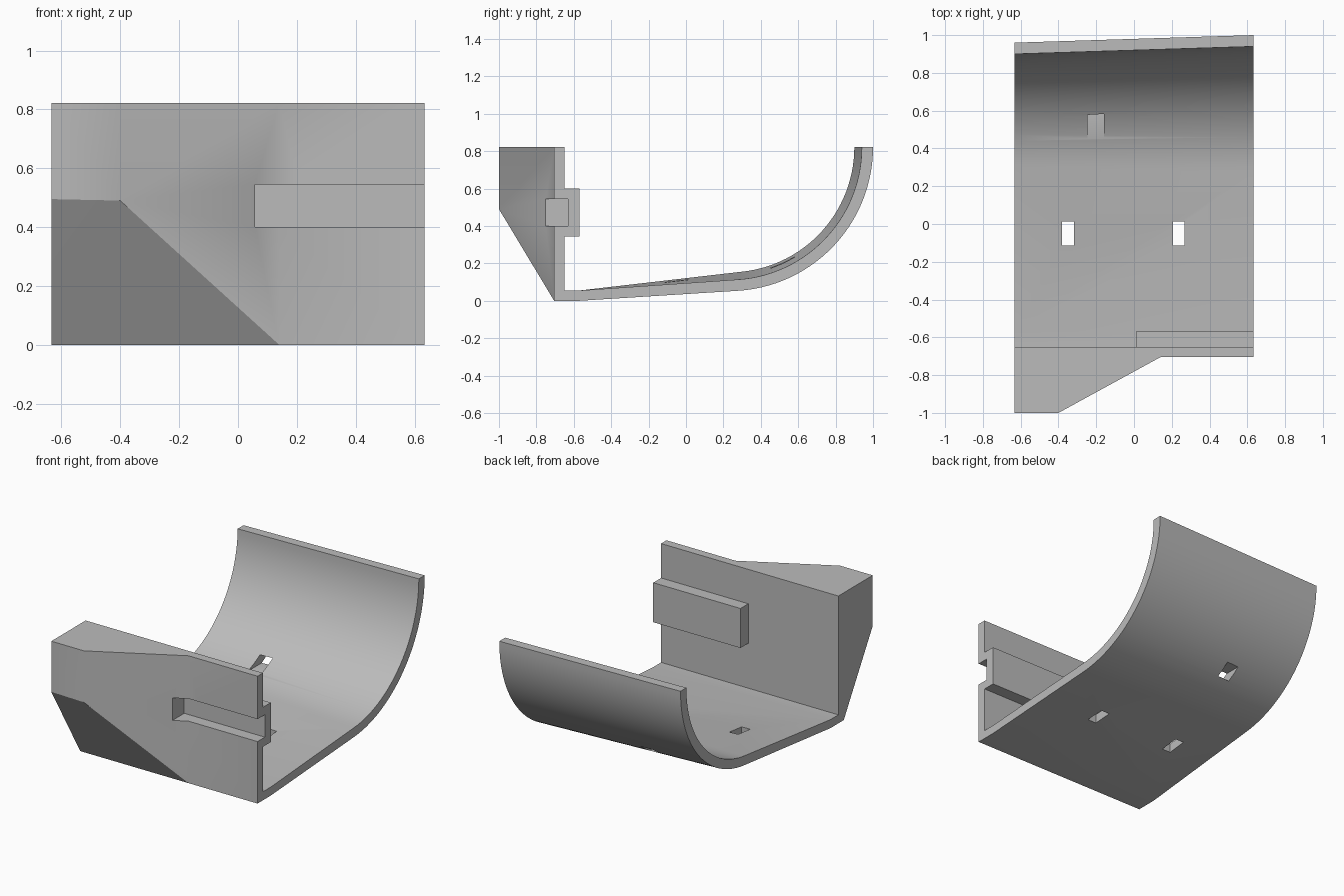
import bpy, bmesh
from math import sin, cos, radians

cube = bpy.data.objects.get("Cube")
if cube:
    bpy.data.objects.remove(cube, do_unlink=True)

grey = bpy.data.materials.new("light grey")
grey.use_nodes = True
grey.diffuse_color = (0.5, 0.5, 0.5, 1)
grey.node_tree.nodes["Principled BSDF"].inputs["Base Color"].default_value = (0.5, 0.5, 0.5, 1)

HALF, TOP = 0.633, 0.822
FRONT, INNER = -0.705, -0.65
CY, SEGS, THICK = 0.23, 28, 0.06


def finish(name, bm):
    bmesh.ops.recalc_face_normals(bm, faces=bm.faces)
    mesh = bpy.data.meshes.new(name)
    bm.to_mesh(mesh)
    bm.free()
    mesh.materials.append(grey)
    obj = bpy.data.objects.new(name, mesh)
    bpy.context.collection.objects.link(obj)
    return obj


def hull(name, points):
    bm = bmesh.new()
    for p in points:
        bm.verts.new(p)
    bmesh.ops.convex_hull(bm, input=bm.verts)
    bmesh.ops.dissolve_limit(bm, angle_limit=0.01, verts=bm.verts, edges=bm.edges)
    return finish(name, bm)


def box(name, xs, ys, zs):
    return hull(name, [(x, y, z) for x in xs for y in ys for z in zs])


def combine(target, tool, operation):
    mod = target.modifiers.new(tool.name, "BOOLEAN")
    mod.operation, mod.solver, mod.object = operation, "EXACT", tool
    bpy.context.view_layer.objects.active = target
    bpy.ops.object.modifier_apply(modifier=mod.name)
    bpy.data.objects.remove(tool, do_unlink=True)


def profile(radius, start):
    """Closed (y, z) section: front wall, sloping floor and curved back."""
    def arc(r):
        angles = [radians(start + (90 - start) * i / SEGS) for i in range(SEGS + 1)]
        return [(CY + r * sin(a), TOP - r * cos(a)) for a in angles]
    return ([(FRONT, TOP), (FRONT, 0), (-0.57, 0)] + arc(radius)
            + arc(radius - THICK)[::-1] + [(-0.57, 0.055), (INNER, 0.055), (INNER, TOP)])


# Curved tray, lofted between its two slightly different ends
bm = bmesh.new()
ends = [[bm.verts.new((x, y, z)) for y, z in profile(r, a)]
        for x, r, a in ((-HALF, 0.73, 6.3), (HALF, 0.77, 3.4))]
count = len(ends[0])
sides = []
for i in range(count):
    j = (i + 1) % count
    sides.append(bm.faces.new((ends[0][i], ends[0][j], ends[1][j], ends[1][i])))
for ring in ends:
    bm.faces.new(ring)
bmesh.ops.triangulate(bm, faces=sides)
tray = finish("curved_tray", bm)

# Chamfered bulge on the front wall
bulge = hull("front_bulge", [
    (-HALF, FRONT, 0), (-HALF, FRONT, TOP), (0.14, FRONT, 0), (0.14, FRONT, TOP),
    (-HALF, -1, 0.495), (-HALF, -1, TOP), (-0.4, -1, 0.49), (-0.4, -1, TOP)])
combine(tray, bulge, "UNION")

# Raised housing behind the slot
housing = box("slot_housing", (0.01, HALF), (INNER - 0.02, -0.57), (0.345, 0.60))
combine(tray, housing, "UNION")

# Slot in the front, two floor holes and a level hole through the curve
cuts = [
    ("front_slot", (0.057, 0.8), (-1.1, -0.63), (0.40, 0.545)),
    ("floor_hole_right", (-0.38, -0.318), (-0.113, 0.012), (-0.1, 0.3)),
    ("floor_hole_left", (0.206, 0.268), (-0.113, 0.012), (-0.1, 0.3)),
    ("back_hole", (-0.247, -0.16), (0.4, 0.8), (0.176, 0.235)),
]
for name, xs, ys, zs in cuts:
    combine(tray, box(name, xs, ys, zs), "DIFFERENCE")

# Smooth curve with sharp rims
bpy.ops.object.select_all(action="DESELECT")
tray.select_set(True)
bpy.context.view_layer.objects.active = tray
bpy.ops.object.shade_smooth_by_angle(angle=radians(30))
